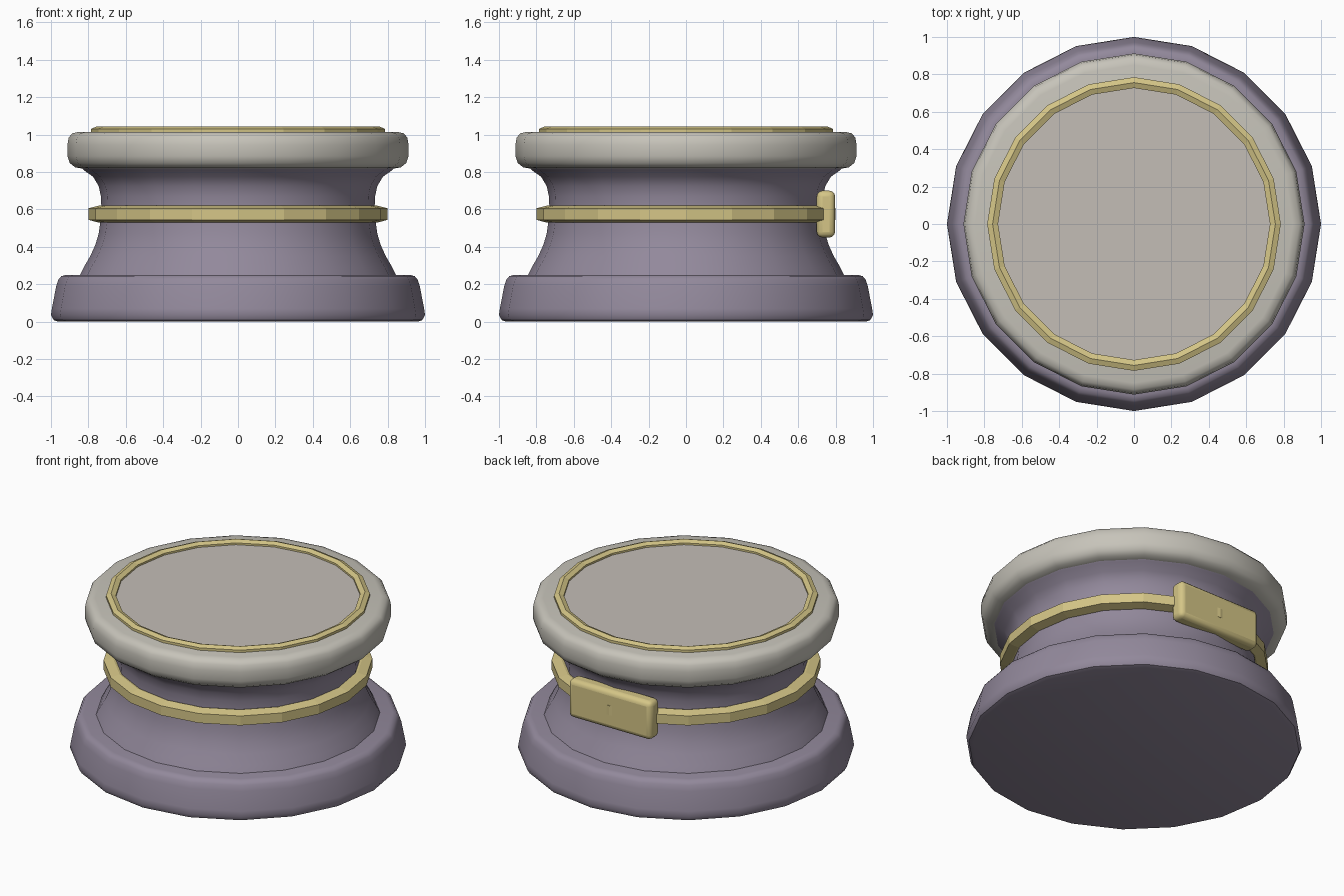
import bpy, bmesh, math

if "Cube" in bpy.data.objects:
    bpy.data.objects.remove(bpy.data.objects["Cube"])

SIDES = 20


def material(name, rgb):
    m = bpy.data.materials.new(name)
    m.diffuse_color = (*rgb, 1)
    m.use_nodes = True
    m.node_tree.nodes["Principled BSDF"].inputs["Base Color"].default_value = m.diffuse_color
    return m


PURPLE = material("dusty purple", (0.29, 0.25, 0.33))
IVORY = material("ivory", (0.57, 0.55, 0.49))
GOLD = material("pale gold", (0.66, 0.56, 0.24))
STONE = material("warm grey", (0.55, 0.51, 0.47))


def finish(obj, mat, angle):
    obj.data.materials.append(mat)
    bpy.ops.object.select_all(action='DESELECT')
    obj.select_set(True)
    bpy.context.view_layer.objects.active = obj
    if angle:
        bpy.ops.object.shade_smooth_by_angle(angle=math.radians(angle))


def lathe(name, profile, mat, angle=0, ring=False):
    """Turn an (r, z) profile about z: capped solid, or closed ring."""
    bm = bmesh.new()
    loops = []
    for r, z in profile:
        loops.append([bm.verts.new((r * math.cos(i * math.tau / SIDES),
                                    r * math.sin(i * math.tau / SIDES), z))
                      for i in range(SIDES)])
    pairs = list(zip(loops, loops[1:]))
    if ring:
        pairs.append((loops[-1], loops[0]))
    else:
        bm.faces.new(loops[0])
        bm.faces.new(loops[-1])
    for a, b in pairs:
        for i in range(SIDES):
            j = (i + 1) % SIDES
            bm.faces.new((a[i], a[j], b[j], b[i]))
    bmesh.ops.recalc_face_normals(bm, faces=bm.faces)
    mesh = bpy.data.meshes.new(name)
    bm.to_mesh(mesh)
    bm.free()
    obj = bpy.data.objects.new(name, mesh)
    bpy.context.collection.objects.link(obj)
    finish(obj, mat, angle)
    return obj


def hex_band(name, r, z, w, h, edge):
    """Six-sided band section with ridges on top and bottom."""
    lathe(name, [(r + w, z - edge), (r + w, z + edge), (r, z + h),
                 (r - w, z + edge), (r - w, z - edge), (r, z - h)], GOLD, ring=True)


# Tapered foot with rounded rims
lathe("base", [(0.96, 0), (0.985, 0.008), (1.0, 0.035), (0.995, 0.07), (0.972, 0.19),
               (0.96, 0.225), (0.945, 0.243), (0.92, 0.25)], PURPLE, 40)

# Waisted column
lathe("column", [(0.85, 0.24), (0.825, 0.29), (0.79, 0.35), (0.763, 0.41), (0.745, 0.47),
                 (0.735, 0.54), (0.73, 0.6), (0.733, 0.67), (0.745, 0.725),
                 (0.775, 0.775), (0.825, 0.81), (0.84, 0.825)], PURPLE, 40)

# Rounded cap
lathe("cap", [(0.82, 0.816), (0.87, 0.825), (0.9, 0.848), (0.912, 0.885), (0.912, 0.945),
              (0.905, 0.985), (0.885, 1.007), (0.85, 1.015)], IVORY, 40)

# Flat disc inside the top trim
lathe("top_disc", [(0.745, 1.0), (0.745, 1.019)], STONE)

# Gold trims
hex_band("top_trim", 0.756, 1.015, 0.029, 0.028, 0.016)
hex_band("waist_band", 0.745, 0.575, 0.055, 0.045, 0.031)

# Plaque at the back
bpy.ops.mesh.primitive_cube_add(size=1, location=(0, 0.748, 0.575))
plaque = bpy.context.object
plaque.name = "back_plaque"
plaque.scale = (0.6, 0.098, 0.25)
bpy.ops.object.transform_apply(location=False, rotation=False, scale=True)
bevel = plaque.modifiers.new("rounding", 'BEVEL')
bevel.width = 0.03
bevel.segments = 3
finish(plaque, GOLD, 35)
